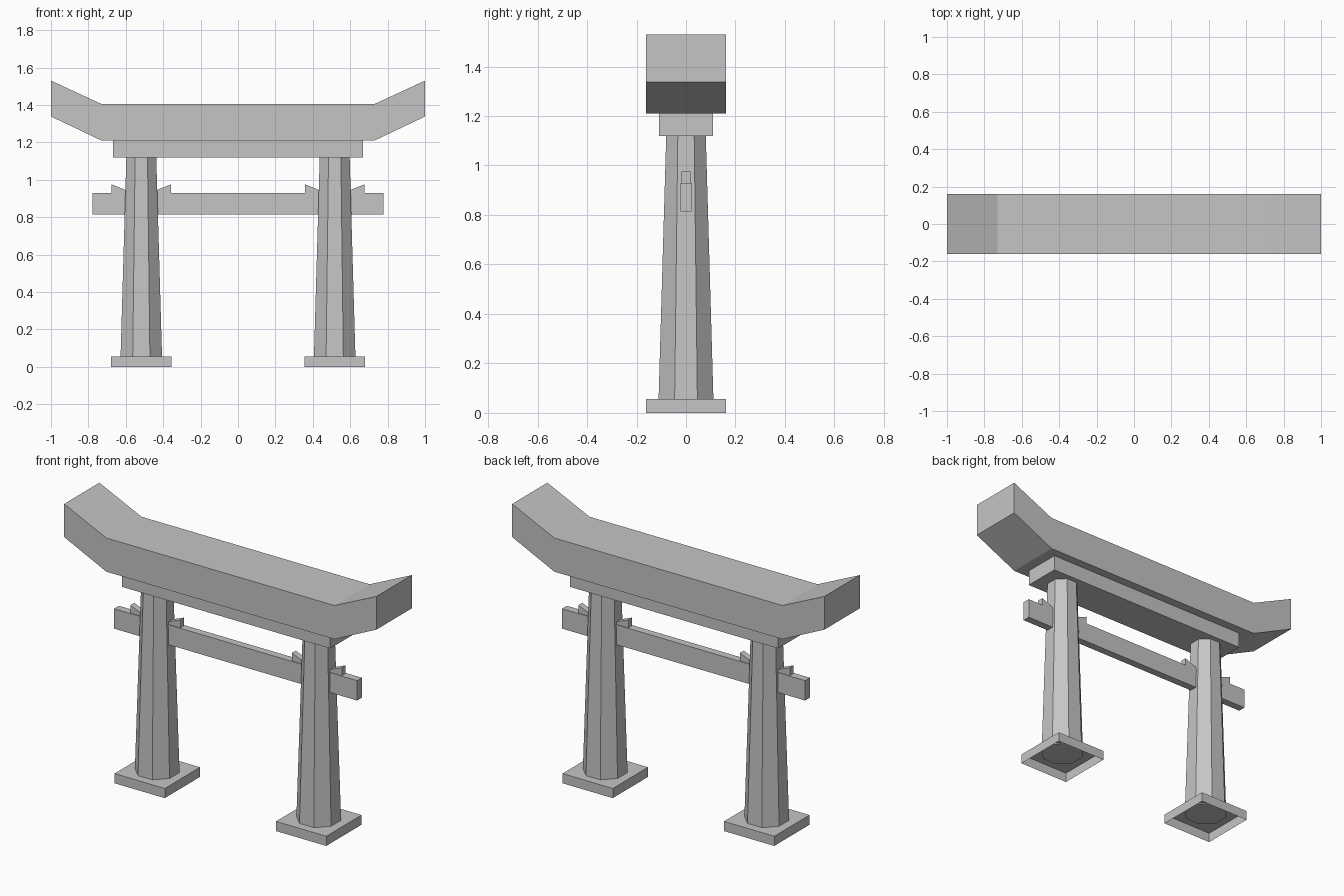
import bpy
import bmesh
import math

cube = bpy.data.objects.get("Cube")
if cube:
    bpy.data.objects.remove(cube, do_unlink=True)

stone = bpy.data.materials.new("grey_stone")
stone.use_nodes = True
GREY = (0.56, 0.56, 0.56, 1)
stone.diffuse_color = GREY
stone.node_tree.nodes["Principled BSDF"].inputs["Base Color"].default_value = GREY


def loft(name, start, end, open_start=False):
    """Join two matching rings of points into a solid, optionally open at the start."""
    bm = bmesh.new()
    a = [bm.verts.new(p) for p in start]
    b = [bm.verts.new(p) for p in end]
    for i in range(len(a)):
        j = (i + 1) % len(a)
        bm.faces.new((a[i], a[j], b[j], b[i]))
    bm.faces.new(b)
    if not open_start:
        bm.faces.new(a[::-1])
    bmesh.ops.recalc_face_normals(bm, faces=bm.faces[:])
    mesh = bpy.data.meshes.new(name)
    bm.to_mesh(mesh)
    bm.free()
    mesh.materials.append(stone)
    obj = bpy.data.objects.new(name, mesh)
    bpy.context.scene.collection.objects.link(obj)


def prism(name, profile, half_depth):
    """Extrude an x-z outline along y, centred on y = 0."""
    loft(name, [(x, -half_depth, z) for x, z in profile],
         [(x, half_depth, z) for x, z in profile])


def beam(name, half_length, z0, z1, half_depth):
    prism(name, [(-half_length, z0), (half_length, z0),
                 (half_length, z1), (-half_length, z1)], half_depth)


def ring(x, z, apothem, sides):
    """Regular polygon in plan with flats facing the axes."""
    radius = apothem / math.cos(math.pi / sides)
    angles = [(2 * i + 1) * math.pi / sides for i in range(sides)]
    return [(x + radius * math.cos(t), radius * math.sin(t), z) for t in angles]


# Top lintel with upswept ends
right_half = [(0.73, 1.21), (1, 1.338), (1, 1.53), (0.73, 1.405)]
left_half = [(-x, z) for x, z in reversed(right_half)]
prism("upswept_top_lintel", right_half + left_half, 0.161)

# Straight beams
beam("upper_beam", 0.667, 1.12, 1.21, 0.11)
beam("tie_beam", 0.778, 0.815, 0.93, 0.022)

for side, sx in (("left", 1), ("right", -1)):
    cx = 0.517 * sx

    # Octagonal tapered pillar on a hollow plinth, open underneath
    loft(side + "_pillar", ring(cx, 0.05, 0.111, 8), ring(cx, 1.12, 0.08, 8))
    loft(side + "_plinth", ring(cx, 0, 0.161, 4), ring(cx, 0.056, 0.161, 4),
         open_start=True)

    # Wedges locking the tie beam on both sides of the pillar
    for place, d in (("outer", sx), ("inner", -sx)):
        wedge = [(cx + d * 0.06, 0.925), (cx + d * 0.16, 0.925),
                 (cx + d * 0.16, 0.976), (cx + d * 0.06, 0.936)]
        prism(f"{side}_{place}_wedge", wedge, 0.018)
